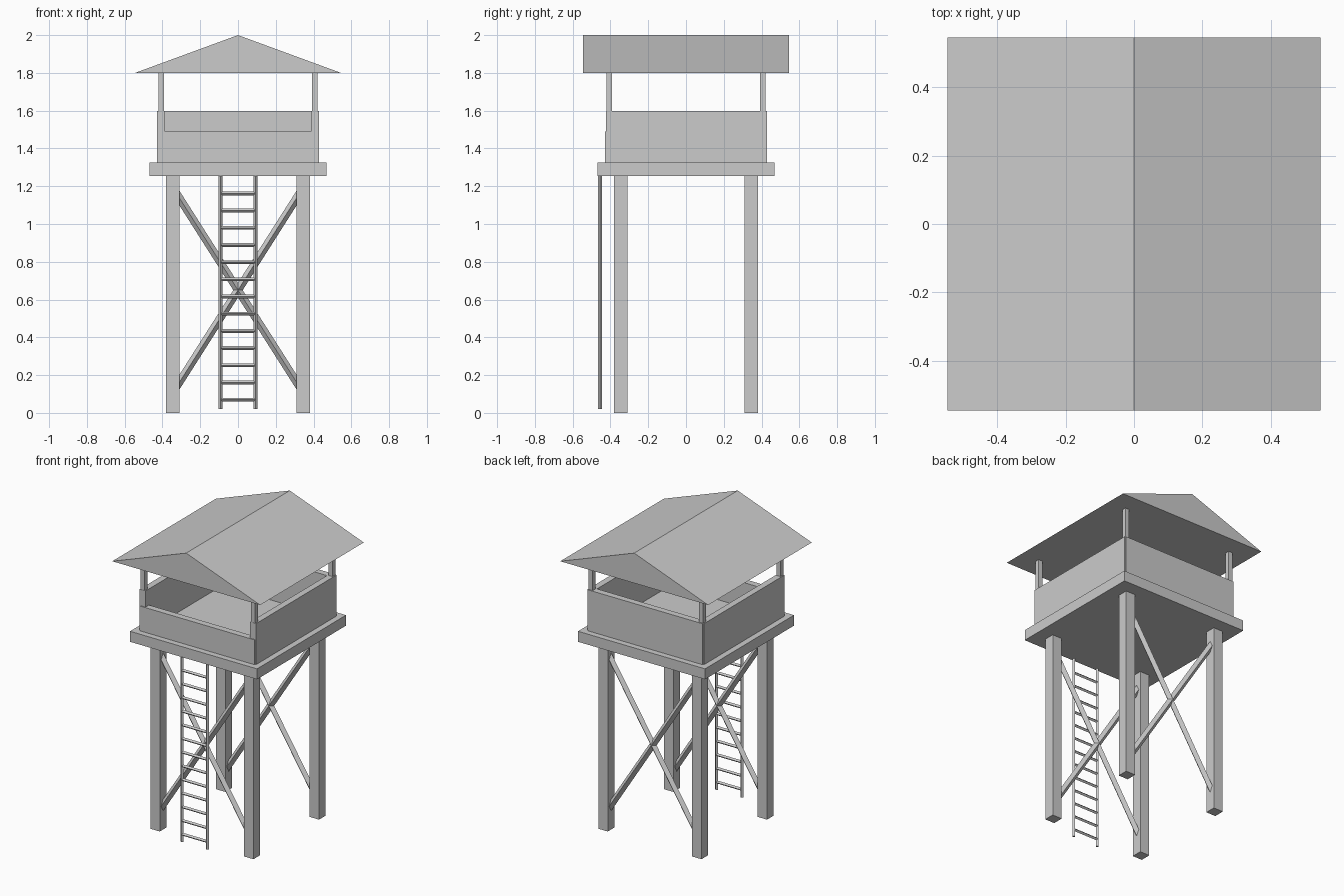
import bpy
from math import pi
from mathutils import Vector

default = bpy.data.objects.get("Cube")
if default:
    bpy.data.objects.remove(default, do_unlink=True)

grey = bpy.data.materials.new("light_grey")
grey.use_nodes = True
grey.diffuse_color = (0.6, 0.6, 0.6, 1)
grey.node_tree.nodes["Principled BSDF"].inputs["Base Color"].default_value = (0.6, 0.6, 0.6, 1)


def finish(obj, name):
    obj.name = name
    obj.data.name = name
    obj.data.materials.append(grey)
    return obj


def box(name, low, high):
    """Axis-aligned box between two corners."""
    low, high = Vector(low), Vector(high)
    bpy.ops.mesh.primitive_cube_add(size=1, location=(low + high) / 2)
    obj = bpy.context.object
    obj.scale = high - low
    bpy.ops.object.transform_apply(location=False, rotation=False, scale=True)
    return finish(obj, name)


def bar(name, start, end, radius):
    """Four-sided bar lying in an xz plane, one edge facing forward."""
    start, end = Vector(start), Vector(end)
    span = end - start
    bpy.ops.mesh.primitive_cylinder_add(vertices=4, radius=radius, depth=span.length,
                                        location=(start + end) / 2)
    obj = bpy.context.object
    obj.rotation_euler = (0, Vector((span.z, span.x)).angle_signed(Vector((1, 0))), 0)
    return finish(obj, name)


SIDES = (("right", -1), ("left", 1))
ENDS = (("front", -1), ("back", 1))
LEG, LEG_HALF = 0.345, 0.035
DECK_LOW, DECK_TOP = 1.255, 1.325
WALL, WALL_HALF, WALL_TOP = 0.407, 0.0215, 1.598
POST_HALF = 0.0155
EAVES = 1.8

# Legs and roof posts at each corner
for end, sy in ENDS:
    for side, sx in SIDES:
        for part, c, h, low, high in (("leg", LEG, LEG_HALF, 0, DECK_LOW),
                                      ("roof_post", WALL, POST_HALF - 0.001, DECK_TOP, EAVES)):
            box(f"{end}_{side}_{part}", (sx * c - h, sy * c - h, low), (sx * c + h, sy * c + h, high))

# Crossed braces between the legs, front and back
for end, sy in ENDS:
    for side, sx in SIDES:
        bar(f"{end}_brace_{side}", (-sx * LEG, sy * LEG, 0.108), (sx * LEG, sy * LEG, 1.192), 0.021)

# Platform
box("platform", (-0.468, -0.468, DECK_LOW), (0.468, 0.468, DECK_TOP))

# Parapet walls, the front one lower
reach = WALL + POST_HALF
for (end, sy), top in zip(ENDS, (1.49, WALL_TOP)):
    box(f"{end}_wall", (-reach, sy * WALL - WALL_HALF, DECK_TOP), (reach, sy * WALL + WALL_HALF, top))
for side, sx in SIDES:
    box(f"{side}_wall", (sx * WALL - WALL_HALF, -reach, DECK_TOP), (sx * WALL + WALL_HALF, reach, WALL_TOP))

# Ladder
LADDER_Y, RAIL_X = -0.455, 0.093
for side, sx in SIDES:
    bar(f"ladder_{side}_rail", (sx * RAIL_X, LADDER_Y, 0.02), (sx * RAIL_X, LADDER_Y, DECK_LOW), 0.011)
for i in range(13):
    z = 0.07 + i * 0.091
    bar(f"ladder_rung_{i + 1}", (-RAIL_X, LADDER_Y, z), (RAIL_X, LADDER_Y, z), 0.01)

# Solid gable roof
HALF = 0.545
profile = [(-HALF, EAVES), (HALF, EAVES), (0, 2)]
verts = [(x, y, z) for y in (-HALF, HALF) for x, z in profile]
mesh = bpy.data.meshes.new("roof")
mesh.from_pydata(verts, [], [(0, 1, 2), (5, 4, 3), (0, 3, 4, 1), (1, 4, 5, 2), (2, 5, 3, 0)])
roof = bpy.data.objects.new("roof", mesh)
bpy.context.collection.objects.link(roof)
finish(roof, "roof")
